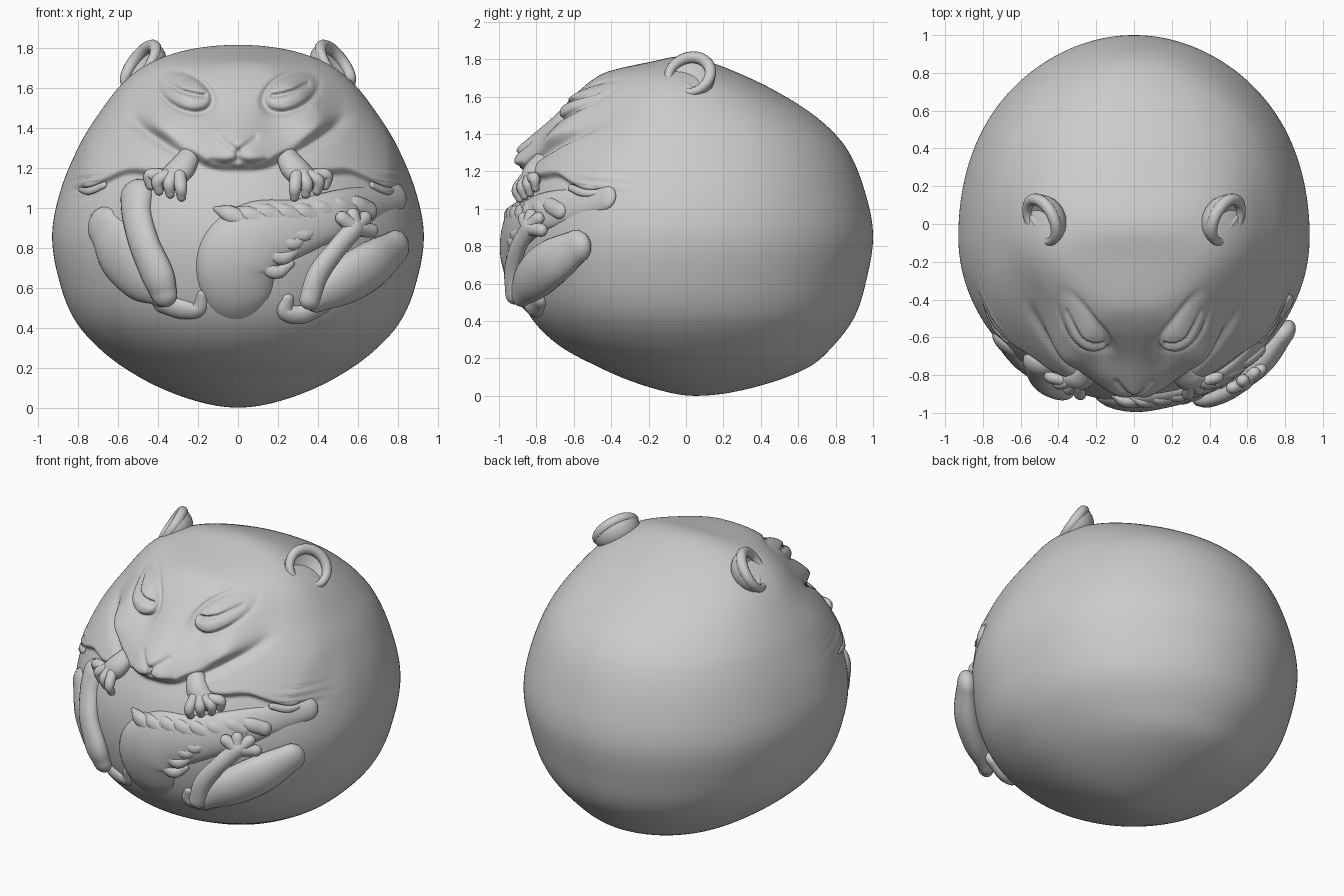
import bpy, bmesh, math, random
from mathutils import Vector

if "Cube" in bpy.data.objects:
    bpy.data.objects.remove(bpy.data.objects["Cube"])
random.seed(4)
ZT = 1.815
# body profile: height, half width, front y, back y
ROWS = [(0, 0, .05, .05), (.03, .2, -.14, .3), (.15, .49, -.46, .65), (.27, .665, -.68, .79),
        (.42, .805, -.83, .9), (.6, .885, -.91, .96), (.85, .93, -.94, 1.0), (1.08, .89, -.89, .96),
        (1.32, .79, -.75, .86), (1.48, .69, -.63, .71), (1.64, .56, -.49, .46), (1.73, .43, -.36, .27),
        (1.79, .25, -.16, .11), (ZT, 0, -.02, -.02)]
to_t = lambda z: math.acos(max(-1, min(1, 1 - 2 * z / ZT)))
KEYS = [(to_t(r[0]),) + r[1:] for r in ROWS]


def hermite(keys, t):
    """Smooth interpolation through rows of (t, values...)."""
    i = 0
    while i < len(keys) - 2 and t > keys[i + 1][0]:
        i += 1
    a, b = keys[i], keys[i + 1]
    p, q = keys[max(i - 1, 0)], keys[min(i + 2, len(keys) - 1)]
    h = b[0] - a[0]
    u = max(0, min(1, (t - a[0]) / h))
    out = []
    for k in range(1, len(a)):
        m0 = (b[k] - p[k]) / (b[0] - p[0]) * h
        m1 = (q[k] - a[k]) / (q[0] - a[0]) * h
        out.append((2*u**3 - 3*u*u + 1)*a[k] + (u**3 - 2*u*u + u)*m0 + (3*u*u - 2*u**3)*b[k] + (u**3 - u*u)*m1)
    return out


def section(z):
    w, f, b = hermite(KEYS, to_t(z))
    c = (f + b) / 2 - .05 * (b - f)
    return w, c, c - f, b - c


def surf(x, z):
    w, c, f, b = section(z)
    return Vector((x, c - f * math.sqrt(max(.01, 1 - (x / max(w, .01))**2)), z))


def normal(x, z):
    e = .02
    return ((surf(x + e, z) - surf(x - e, z)).cross(surf(x, z + e) - surf(x, z - e))).normalized()


def smooth(u):
    u = max(0, min(1, u))
    return u * u * (3 - 2 * u)


def seg(x, z, pts):
    """Distance to a polyline in the front view."""
    best = 9
    for (ax, az), (bx, bz) in zip(pts, pts[1:]):
        dx, dz = bx - ax, bz - az
        t = max(0, min(1, ((x - ax)*dx + (z - az)*dz) / (dx*dx + dz*dz)))
        best = min(best, math.hypot(x - ax - t*dx, z - az - t*dz))
    return best


bump = lambda x, z, cx, cz, rx, rz: math.exp(-((x - cx) / rx)**2 - ((z - cz) / rz)**2)
HEAD = [(1.18, .13), (1.21, .2), (1.26, .27), (1.32, .37), (1.42, .5), (1.55, .54), (1.7, .45), (1.815, .2)]
ARM = [(.2, 1.2), (.4, 1.15), (.55, 1.155), (.7, 1.1), (.9, 1.08)]
GROOVES = [([(.17, 1.56), (.22, 1.567), (.28, 1.583), (.35, 1.62)], .012, .04),
           ([(.09, 1.35), (.06, 1.325), (0, 1.28)], .014, .016), ([(0, 1.28), (0, 1.24)], .013, .022),
           ([(0, 1.24), (.06, 1.222), (.14, 1.235)], .013, .018)]


def relief(x, z):
    """Head and folded arms raised from the front of the ball, with eyes, cheeks, muzzle and nose."""
    if z < 1:
        return 0
    x = abs(x)
    zl = hermite(ARM, x)[0]
    arm = .06 * smooth((z - zl) / .05) * smooth((1.6 - z) / .35) * smooth((x - .2) / .08) * smooth((.86 - x) / .12)
    arm += .012 * math.sin(z * 130 + x * 25) * bump(x, z, .76, 1.13, .07, .07)
    if z < 1.12:
        return arm
    hw = hermite(HEAD, z)[0]
    arm -= .03 * math.exp(-((hw - x) / .05)**2) * smooth((1.5 - z) / .1) * smooth((z - 1.2) / .05)
    m = smooth((z - 1.17) / .075) * smooth((hw - x) / (.1 + .25 * smooth((z - 1.4) / .3))) * smooth((1.815 - z) / .1)
    h = .07 + .062 * bump(x, z, 0, 1.315, .18, .11) + .02 * bump(x, z, 0, 1.42, .09, .12)
    h += .045 * bump(x, z, .37, 1.41, .1, .09)
    h -= .02 * bump(x, z, .17, 1.47, .06, .07)
    ez = z - 1.58 - (x - .265) * .3
    e = math.hypot((x - .265) / .13, ez / .09)
    h += .06 * max(0, 1 - e * e)**.7 - .02 * math.exp(-((e - 1.08) / .15)**2)
    h += .016 * bump(x, z, .08, 1.26, .06, .035) + .012 * bump(x, z, 0, 1.325, .04, .03)
    for pts, r, d in GROOVES:
        h -= d * math.exp(-(seg(x, z, pts) / r)**2)
    return m * h + (1 - m) * arm


def make(name, grid, caps=True):
    """Mesh from a list of vertex rings."""
    bm = bmesh.new()
    rings = [[bm.verts.new(p) for p in ring] for ring in grid]
    n = len(rings[0])
    for a, b in zip(rings, rings[1:]):
        for j in range(n):
            bm.faces.new((a[j], a[(j + 1) % n], b[(j + 1) % n], b[j]))
    if caps:
        bm.faces.new(rings[0])
        bm.faces.new(rings[-1])
    bmesh.ops.recalc_face_normals(bm, faces=bm.faces)
    for f in bm.faces:
        f.smooth = True
    me = bpy.data.meshes.new(name)
    bm.to_mesh(me)
    bm.free()
    ob = bpy.data.objects.new(name, me)
    bpy.context.collection.objects.link(ob)
    return ob


def tube(name, pts, sides=20, steps=8, flat=1):
    """Round-ended tube through (position, radius, surface normal) points."""
    keys = [(i, *p[0], p[1], *p[2]) for i, p in enumerate(pts)]
    n = (len(pts) - 1) * steps
    S = [hermite(keys, i / steps) for i in range(n + 1)]
    P = [Vector(s[:3]) for s in S]
    T = [(P[min(i + 1, n)] - P[max(i - 1, 0)]).normalized() for i in range(n + 1)]
    rows = [(0, -math.cos(k * math.pi / 12)) for k in range(6)] + [(i, 0) for i in range(n + 1)]
    rows += [(n, math.sin(k * math.pi / 12)) for k in range(1, 7)]
    grid = []
    for i, o in rows:
        r = S[i][3]
        c = P[i] + T[i] * r * o
        r *= math.sqrt(max(.0004, 1 - o * o))
        B = T[i].cross(Vector(S[i][4:7])).normalized()
        N = B.cross(T[i])
        grid.append([c + B * r * math.cos(a) + N * r * flat * math.sin(a)
                     for a in (2 * math.pi * k / sides for k in range(sides))])
    return make(name, grid)


def limb(name, pts, flat=.7, side=1, **kw):
    """Tube laid on the ball; points are x, z, radius, lift."""
    out = []
    for x, z, r, l in pts:
        nn = normal(x * side, z)
        out.append((surf(x * side, z) + nn * l, r, nn))
    return tube(name, out, flat=flat, **kw)


# ball-shaped body with the face in its front
NC, NR = 360, 240
grid = []
for i in range(NR + 1):
    z = ZT * (1 - math.cos(math.pi * (.003 + .994 * i / NR))) / 2
    w, c, f, b = section(z)
    ring = []
    for j in range(NC):
        t = 2 * math.pi * j / NC
        a = t - .4 * math.sin(t)
        x, co = w * math.sin(a), math.cos(a)
        y = c - (f if co > 0 else b) * co
        if co > 0:
            y -= relief(x, z) * smooth(co / .3)
        else:
            x *= 1 + .02 * math.sin(2 * a)**2
        ring.append((x, y, z))
    grid.append(ring)
make("body", grid)

for s, tag in ((1, "right"), (-1, "left")):
    # ears: thick rim, shallow bowl, rounded back and inner fold
    u, v = Vector((.38 * s, .92, 0)).normalized(), Vector((-.52 * s, .15, .8)).normalized()
    n = Vector((.74 * s, -.28, .52)).normalized()
    C = Vector((.485 * s, .02, 1.712))
    ear = lambda a, q, d: C + (u * .12 * math.cos(a) + v * .115 * math.sin(a)) * q + n * d
    rim = []
    for k in range(13):
        a = math.radians(-100 + 310 * k / 12)
        rim.append((ear(a, 1, .005), .02 + .012 * math.sin(math.pi * k / 12), n))
    tube(tag + "_ear_rim", rim, sides=12, steps=4)
    make(tag + "_ear_bowl", [[ear(2 * math.pi * k / 32, q, -.035 * (1 - q * q)) for k in range(32)]
                             for q in (.02, .25, .5, .75, 1)], caps=False)
    make(tag + "_ear_back", [[ear(2 * math.pi * k / 32, 1.18 * q, -.12 * math.sqrt(1 - q * q)) for k in range(32)]
                             for q in (.02, .3, .55, .75, .9, .98, 1)], caps=False)
    tube(tag + "_ear_fold", [(ear(math.radians(200), 1, 0), .02, n), (ear(math.radians(235), .6, -.01), .028, n),
                             (ear(math.radians(285), .8, -.01), .022, n)], sides=12)
    # hands with curled fingers
    limb(tag + "_hand", [(.24, 1.25, .055, .015), (.28, 1.18, .07, .025), (.34, 1.13, .06, .025)], .8, s)
    for k, (x, z) in enumerate(((.275, 1.045), (.33, 1.06), (.385, 1.075), (.425, 1.1))):
        limb(tag + "_finger", [(.28 + .03 * k, 1.14, .034, .05), (x - .005, z + .035, .032, .06), (x, z, .024, .03)],
             .9, s, sides=12, steps=5)
    # elbow fur
    for k in range(4):
        z = 1.08 + .035 * k
        limb(tag + "_elbow_fur", [(.66, z + .025, .02, .02), (.73, z, .022, .015), (.79, z + .012, .012, .0)],
             .6, s, sides=8, steps=4)

# hind leg folded upright on the left
limb("left_thigh", [(-.68, .9, .11, -.03), (-.6, .78, .16, -.04), (-.48, .65, .14, -.02), (-.39, .58, .08, .0)], .5)
limb("left_shin", [(-.51, 1.06, .09, -.01), (-.505, .96, .08, .0), (-.46, .82, .08, .02), (-.39, .67, .085, .03),
                   (-.36, .58, .07, .03)], .7)
limb("left_hind_foot", [(-.38, .52, .06, -.02), (-.28, .49, .055, -.01), (-.2, .49, .04, -.01), (-.18, .56, .03, -.01)], .7)
# hind leg folded sideways on the right
limb("right_thigh", [(.76, .8, .09, .03), (.64, .72, .125, .04), (.5, .64, .12, .05), (.37, .57, .075, .07)], .65)
limb("right_hind_foot", [(.33, .57, .055, .09), (.37, .68, .055, .08), (.45, .79, .05, .08), (.54, .89, .05, .08)], .8)
for x, z in ((.485, .935), (.535, .95), (.59, .935), (.62, .88)):
    limb("right_toe", [(.54, .89, .042, .08), (x, z, .036, .075)], .9, sides=12)
limb("right_lower_foot", [(.25, .54, .03, .0), (.24, .48, .045, .0), (.32, .47, .05, .01), (.42, .52, .05, .01)], .7)

# bushy tail sweeping up the belly and round to the right
limb("tail", [(.03, .4, .11, -.06), (.0, .55, .18, -.05), (.0, .73, .21, -.04), (.11, .85, .19, -.035), (.32, .91, .14, -.02),
              (.55, .99, .11, -.01), (.8, 1.06, .07, -.01)], .45, sides=32)
for k in range(8):
    x = -.08 + .09 * k
    z = .975 + .06 * max(0, x) + random.uniform(-.012, .012)
    limb("tail_fur_top", [(x + .1, z - .03, .045, .012), (x + .03, z, .042, .018), (x - .03, z + .025, .014, .0)],
         .7, sides=12, steps=4)
for x, z in ((.19, .68), (.22, .75), (.27, .82), (.32, .86)):
    limb("tail_fur_inner", [(x - .08, z + .03, .03, .014), (x, z, .034, .026), (x + .07, z + .04, .02, .015)],
         .7, sides=12, steps=4)
